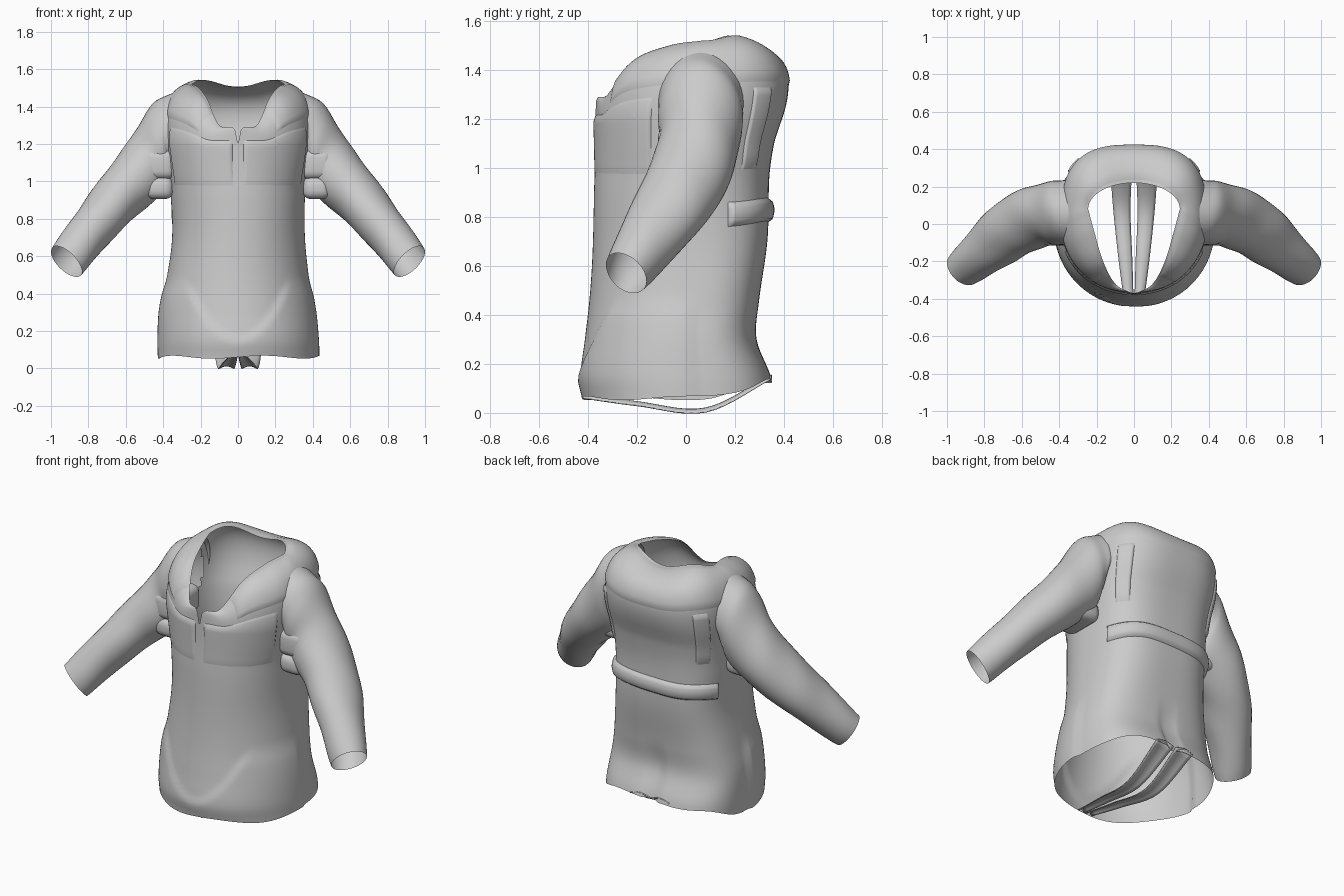
import bpy, math
from mathutils import Vector

cube = bpy.data.objects.get("Cube")
if cube:
    bpy.data.objects.remove(cube, do_unlink=True)

cloth = bpy.data.materials.new("grey cloth")
cloth.use_nodes = True
grey = (0.6, 0.6, 0.6, 1)
cloth.diffuse_color = grey
cloth.node_tree.nodes["Principled BSDF"].inputs["Base Color"].default_value = grey


def sample(rows, t):
    """Smoothly interpolate rows whose first entry is the key."""
    for i in range(len(rows) - 1):
        if t <= rows[i + 1][0] or i == len(rows) - 2:
            a, b = rows[i], rows[i + 1]
            k = min(1, max(0, (t - a[0]) / (b[0] - a[0])))
            p, n = rows[max(0, i - 1)], rows[min(len(rows) - 1, i + 2)]
            out = []
            for c in range(1, len(a)):
                h = b[0] - a[0]
                m0 = (b[c] - p[c]) / (b[0] - p[0]) * h
                m1 = (n[c] - a[c]) / (n[0] - a[0]) * h
                out.append((2*k**3 - 3*k*k + 1) * a[c] + (k**3 - 2*k*k + k) * m0
                           + (3*k*k - 2*k**3) * b[c] + (k**3 - k*k) * m1)
            return out


def spow(v, e):
    return math.copysign(abs(v) ** e, v)


def step(x):
    x = min(1, max(0, x))
    return x * x * (3 - 2 * x)


# torso: height, half width, front depth, back depth
TORSO = [(.06, .42, .415, .36), (.15, .42, .43, .345), (.3, .41, .41, .29),
         (.45, .385, .395, .3), (.7, .355, .383, .33), (.95, .36, .372, .34),
         (1.1, .375, .368, .36), (1.18, .385, .368, .385)]
# front half of the neckline, from the centre slit to the shoulder
NECK = [(0, 0, -.37, 1.2), (.04, .018, -.367, 1.28), (.25, .1, -.32, 1.3),
        (.5, .165, -.2, 1.44), (.75, .21, -.05, 1.5), (1, .245, .08, 1.52)]
TOP = 1.18


def neckline(a):
    s, c = math.sin(a), math.cos(a)
    if c < 0:
        return Vector((.245 * s, .08 - .14 * c, 1.52 - .015 * c ** 4 + .1 * (s * c) ** 2))
    x, y, z = sample(NECK, math.asin(min(1, abs(s))) / (math.pi / 2))
    return Vector((math.copysign(x, s), y, z))


def lower(a, z):
    rx, front, back = sample(TORSO, z)
    s, c = math.sin(a), math.cos(a)
    e = .97 if c > 0 else .68
    p = Vector((rx * spow(s, e), -(front if c > 0 else back) * spow(c, e), z))
    k = 1 + .008 * math.sin(9 * z + 4 * p.x + 3 * p.y) * step((1.1 - z) * 5)
    if c > 0:
        # raised hip panels beside the rounded belly panel
        k += .03 * (1 - step((z - .13 - 4.2 * p.x ** 2) * 18)) * step((.5 - z) * 8)
    else:
        # pinched vertical fold at the back hem
        k -= .09 * math.exp(-(p.x / .03) ** 2) * step((.5 - z) * 4)
    return Vector((p.x * k, p.y * k, z))


def surf(a, v):
    """v 0..1 runs hem to chest, 1..2 chest to neckline."""
    if v <= 1:
        hem = .06 + .07 * step(-math.cos(a)) + .008 * math.sin(5 * a)
        return lower(a, hem + (TOP - hem) * v)
    t = v - 1
    base, neck = lower(a, TOP), neckline(a)
    back = step(-math.cos(a) * 2)
    ctrl = Vector((base.x * 1.1, base.y * (1 + .3 * back),
                   base.z + (neck.z - base.z) * .94))
    return base * (1 - t) ** 2 + ctrl * 2 * t * (1 - t) + neck * t * t


def in_armhole(p):
    return abs(p.x) > .28 and ((p.y - .06) / .15) ** 2 + ((p.z - 1.26) / .18) ** 2 < 1


def grid(name, rows, closed=False, thick=0, hole=None):
    """Build a smooth surface from equal rows of points."""
    n = len(rows[0])
    pts = [p for row in rows for p in row]
    faces = []
    for r in range(len(rows) - 1):
        for i in range(n if closed else n - 1):
            j = (i + 1) % n
            f = (r * n + i, r * n + j, (r + 1) * n + j, (r + 1) * n + i)
            if not (hole and all(hole(pts[q]) for q in f)):
                faces.append(f)
    mesh = bpy.data.meshes.new(name)
    mesh.from_pydata(pts, [], faces)
    mesh.materials.append(cloth)
    mesh.shade_smooth()
    ob = bpy.data.objects.new(name, mesh)
    bpy.context.collection.objects.link(ob)
    if thick:
        mod = ob.modifiers.new("cloth thickness", "SOLIDIFY")
        mod.thickness = thick
        mod.offset = 0


def patch(name, a0, a1, v0, v1, off, nu=40, nv=14, puff=0, hole=None):
    """Raised panel that follows the torso, with its rim on the torso."""
    rows = []
    for j in range(nv + 1):
        row = []
        for i in range(nu + 1):
            a = math.radians(a0 + (a1 - a0) * i / nu)
            v = v0 + (v1 - v0) * j / nv
            p = surf(a, v)
            nrm = (surf(a + .02, v) - surf(a - .02, v)).cross(surf(a, v + .01) - surf(a, v - .01))
            nrm.normalize()
            rim = i in (0, nu) or j in (0, nv)
            d = .001 if rim else off + puff * math.sin(math.pi * j / nv)
            row.append(p + nrm * d)
        rows.append(row)
    grid(name, rows, hole=hole)


# torso shell, open where the sleeves join
N = 120
grid("torso", [[surf(2 * math.pi * i / N, v / 50) for i in range(N)] for v in range(101)],
     True, hole=in_armhole)

# cape over the shoulders, back belt
patch("shoulder_cape", 32, 328, 1.3, 1.97, .007, 120, hole=in_armhole)
patch("back_belt", 112, 248, .62, .71, .012, 60, 8, .012)

# sleeve: key, centre, radius across, radius front to back, tilt
SLEEVE = [(0, .355, .06, 1.275, .21, .175, -.15), (.2, .41, .06, 1.215, .2, .172, .25),
          (.4, .485, .05, 1.085, .168, .165, .58), (.6, .63, -.01, .925, .14, .165, .75),
          (.8, .775, -.12, .755, .12, .14, .76), (.95, .89, -.22, .605, .11, .105, .78),
          (1, .918, -.245, .572, .106, .095, .78)]

for side, label in ((1, "left"), (-1, "right")):
    rows = []
    for k in range(37):
        t = k / 36
        x, y, z, ra, rb, tilt = sample(SLEEVE, t)
        d = Vector(sample(SLEEVE, min(1, t + .02))[:3]) - Vector(sample(SLEEVE, max(0, t - .02))[:3])
        up = Vector((math.sin(tilt), 0, math.cos(tilt)))
        fwd = d.cross(up).normalized()
        # the sleeve head lies flat against the torso wall
        fwd = fwd.lerp(Vector((0, fwd.y, 0)), step(1 - t * 3)).normalized()
        row = []
        for i in range(40):
            a = 2 * math.pi * i / 40
            w = 1 + .025 * step(t * 5) * math.sin(26 * t + 2 * math.sin(a)) * math.cos(a - 2.5)
            p = Vector((x, y, z)) + up * ra * w * math.cos(a) + fwd * rb * w * math.sin(a)
            row.append(Vector((p.x * side, p.y, p.z)))
        rows.append(row)
    grid(label + "_sleeve", rows, True)

    # chest panel and tab hanging under the cape
    ends = sorted((side * 4, side * 68))
    patch(label + "_chest_panel", *ends, .82, 1.2, .003, 40, 20, .009)
    ends = sorted((side * 123, side * 140))
    patch(label + "_back_tab", *ends, .83, 1.25, .01, 12, 14)

    # bunched cloth under the arm
    for nm, x, cz, h, w in (("upper", .42, 1.09, .08, .085), ("lower", .42, .965, .06, .075)):
        bpy.ops.mesh.primitive_cube_add(size=2, location=(side * x, .01, cz))
        ob = bpy.context.object
        ob.name = label + "_" + nm + "_underarm_fold"
        ob.scale = (w, .125, h)
        bpy.ops.object.transform_apply(location=False, rotation=False, scale=True)
        bev = ob.modifiers.new("soft edges", "BEVEL")
        bev.width, bev.segments = .045, 4
        ob.data.materials.append(cloth)
        bpy.ops.object.shade_smooth()

    # strap joining the front hem to the back hem
    rows = []
    STRAP = [(0, .004, .05, -.42, .06), (.3, .01, .08, -.2, .03),
             (.65, .02, .11, .08, .004), (1, .008, .13, .35, .14)]
    for k in range(21):
        inner, outer, y, z = sample(STRAP, k / 20)
        rows.append([Vector((side * (inner + (outer - inner) * i / 6), y,
                             z + .015 * math.sin(math.pi * i / 6))) for i in range(7)])
    grid(label + "_under_strap", rows, thick=.006)
